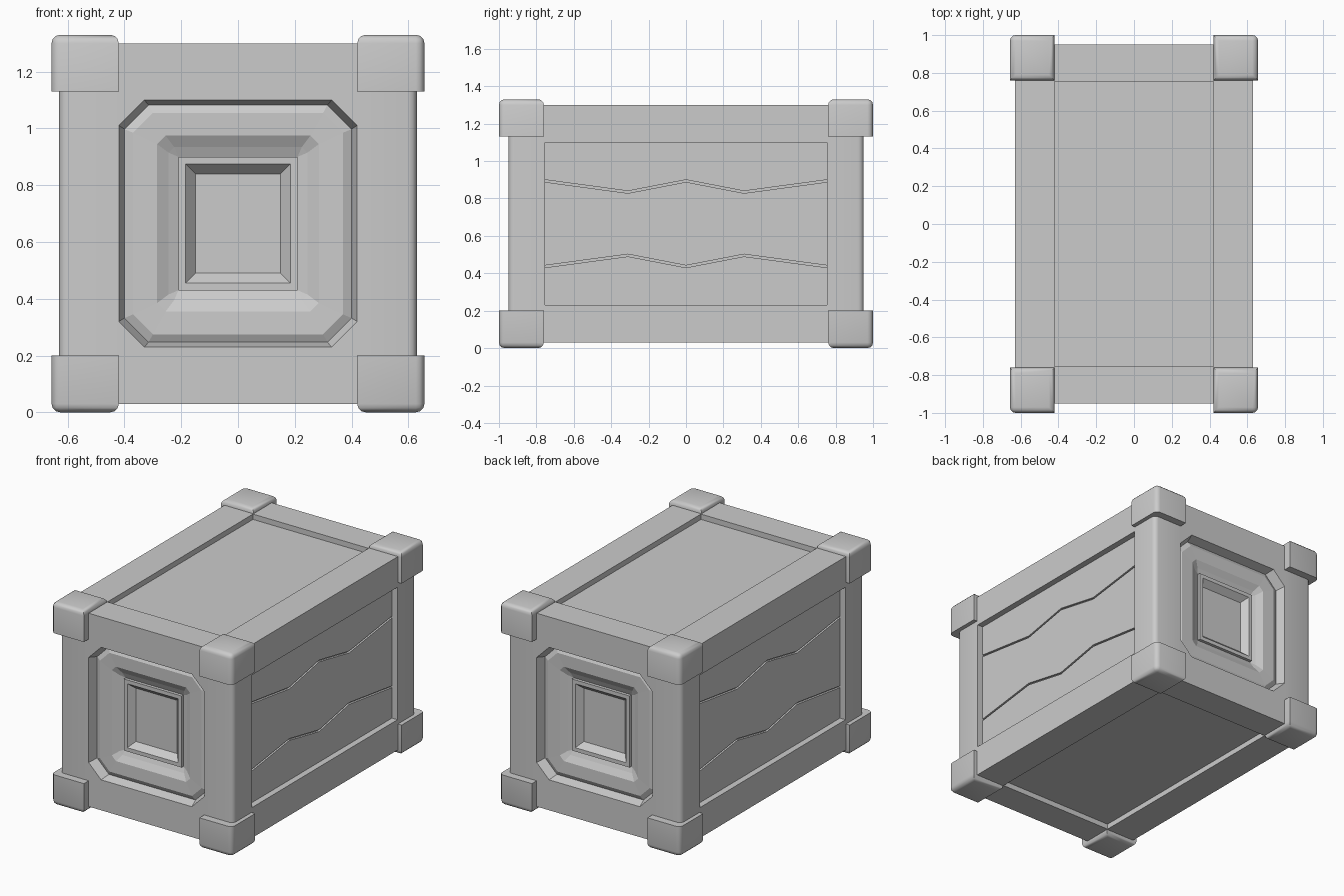
import bpy, bmesh, math
from mathutils import Vector

if "Cube" in bpy.data.objects:
    bpy.data.objects.remove(bpy.data.objects["Cube"])

CZ = 0.665  # centre height; all parts are symmetric about it


def finish(bm, name, mirror="", smooth=False):
    bmesh.ops.remove_doubles(bm, verts=bm.verts, dist=1e-5)
    bmesh.ops.recalc_face_normals(bm, faces=bm.faces)
    me = bpy.data.meshes.new(name)
    bm.to_mesh(me)
    bm.free()
    ob = bpy.data.objects.new(name, me)
    ob.location.z = CZ
    bpy.context.collection.objects.link(ob)
    if mirror:
        m = ob.modifiers.new("Mirror", "MIRROR")
        m.use_axis = [a in mirror for a in "XYZ"]
        m.use_mirror_merge = False
    if smooth:
        bpy.ops.object.select_all(action="DESELECT")
        ob.select_set(True)
        bpy.context.view_layer.objects.active = ob
        bpy.ops.object.shade_smooth_by_angle(angle=math.radians(35))
    return ob


def box(name, lo, hi, mirror="", bevel=0, pick=None, segments=3):
    bm = bmesh.new()
    bmesh.ops.create_cube(bm, size=1)
    for v in bm.verts:
        v.co = Vector([lo[i] if v.co[i] < 0 else hi[i] for i in range(3)])
    if bevel:
        def at_max(e, i):
            return all(abs(v.co[i] - hi[i]) < 1e-4 for v in e.verts)
        edges = [e for e in bm.edges if pick(lambda i: at_max(e, i))]
        bmesh.ops.bevel(bm, geom=edges, offset=bevel, segments=segments,
                        profile=0.5, affect="EDGES")
    return finish(bm, name, mirror, smooth=bool(bevel))


# Inner body whose faces form the recessed top and bottom panels
box("core", (-0.575, -0.80, -0.60), (0.575, 0.80, 0.60))

# Frame: corner posts, long rails and end rails
box("corner_post", (0.42, 0.755, -0.635), (0.63, 0.95, 0.635), "XY", 0.03,
    lambda mx: mx(0) and mx(1))
box("long_rail", (0.42, -0.755, 0.435), (0.63, 0.755, 0.635), "XZ")
box("end_rail", (-0.42, 0.755, 0.435), (0.42, 0.95, 0.635), "YZ")

# Corner caps, rounded on the outer edges
box("corner_cap", (0.42, 0.76, 0.465), (0.657, 1.0, 0.665), "XYZ", 0.03,
    lambda mx: mx(2) or (mx(0) and mx(1)))


# End panels: octagonal recess, dished plate and inner square frame
def octagon(w, h, c, y):
    return [(w, y, h - c), (w - c, y, h), (c - w, y, h), (-w, y, h - c),
            (-w, y, c - h), (c - w, y, -h), (w - c, y, -h), (w, y, c - h)]


rings = [(0.42, 0.435, 0, 0.95), (0.42, 0.435, 0.09, 0.95),
         (0.40, 0.418, 0.085, 0.89), (0.37, 0.39, 0.07, 0.905),
         (0.285, 0.31, 0.03, 0.903), (0.245, 0.27, 0.02, 0.88),
         (0.21, 0.235, 0, 0.865), (0.21, 0.235, 0, 0.885),
         (0.185, 0.21, 0, 0.885), (0.15, 0.175, 0, 0.845)]
bm = bmesh.new()
loops = [[bm.verts.new(p) for p in octagon(*r)] for r in rings]
for a, b in zip(loops, loops[1:]):
    for i in range(8):
        j = (i + 1) % 8
        bm.faces.new((a[i], a[j], b[j], b[i]))
bm.faces.new(loops[-1])
finish(bm, "end_panel", "Y")


# Side planks with zigzag seams
def plank(name, outline, mirror):
    bm = bmesh.new()
    f = bm.faces.new([bm.verts.new((0.57, y, z)) for y, z in outline])
    ext = bmesh.ops.extrude_face_region(bm, geom=[f])["geom"]
    verts = [v for v in ext if isinstance(v, bmesh.types.BMVert)]
    bmesh.ops.translate(bm, verts=verts, vec=(0.02, 0, 0))
    finish(bm, name, mirror)


seam = [(-0.755, 0.235), (-0.31, 0.175), (0, 0.235), (0.31, 0.175), (0.755, 0.235)]
lower_edge = [(y, z - 0.012) for y, z in seam]
plank("outer_plank", seam + [(0.755, 0.435), (-0.755, 0.435)], "XZ")
plank("middle_plank", lower_edge + [(y, -z) for y, z in reversed(lower_edge)], "X")
